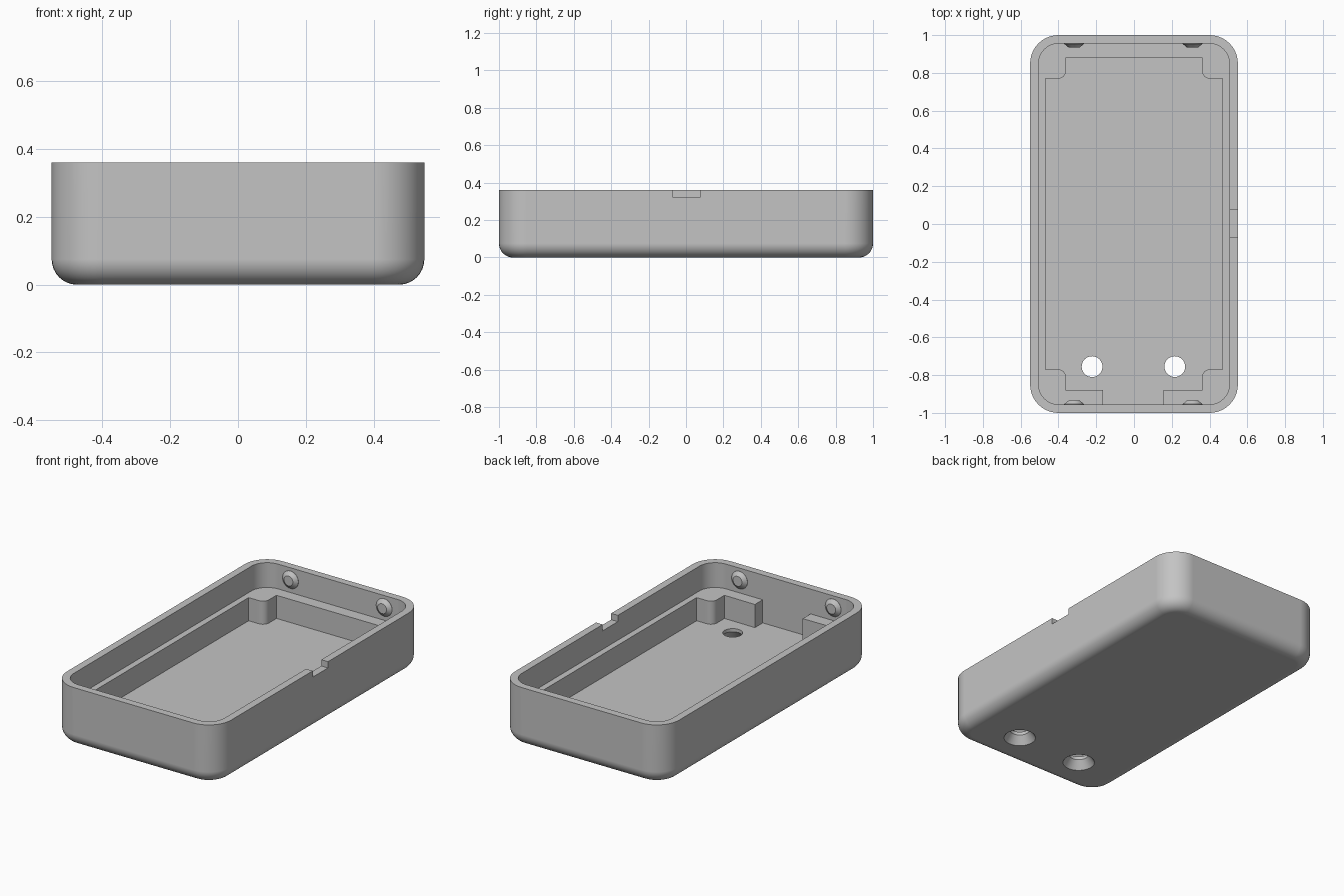
import bpy, bmesh
from math import sin, cos, pi, radians

cube = bpy.data.objects.get("Cube")
if cube:
    bpy.data.objects.remove(cube, do_unlink=True)

grey = bpy.data.materials.new("light_grey_plastic")
grey.use_nodes = True
colour = (0.55, 0.55, 0.55, 1)
grey.diffuse_color = colour
grey.node_tree.nodes["Principled BSDF"].inputs["Base Color"].default_value = colour

HX, HY, HEIGHT = 0.55, 1.0, 0.36      # outer half sizes and height
CORNER, FILLET, WALL = 0.15, 0.075, 0.045
FLOOR, LEDGE = 0.07, 0.21             # heights of the floor and the ledge


def rounded_rect(hx, hy, r, n=10):
    """Outline, counter-clockwise from the front right corner."""
    pts = []
    for i, (sx, sy) in enumerate([(1, -1), (1, 1), (-1, 1), (-1, -1)]):
        for k in range(n + 1):
            a = (i - 1 + k / n) * pi / 2
            pts.append((sx * (hx - r) + r * cos(a), sy * (hy - r) + r * sin(a)))
    return pts


def circle(x, y, r, n=32):
    return [(x + r * cos(2 * pi * k / n), y + r * sin(2 * pi * k / n)) for k in range(n)]


def at(outline, z):
    return [(x, y, z) for x, y in outline]


def loft(name, rings):
    """Closed solid through a stack of equal rings."""
    bm = bmesh.new()
    loops = [[bm.verts.new(p) for p in ring] for ring in rings]
    n = len(loops[0])
    for a, b in zip(loops, loops[1:]):
        for i in range(n):
            j = (i + 1) % n
            bm.faces.new((a[i], a[j], b[j], b[i]))
    bm.faces.new(loops[0][::-1])
    bm.faces.new(loops[-1])
    bmesh.ops.recalc_face_normals(bm, faces=bm.faces)
    mesh = bpy.data.meshes.new(name)
    bm.to_mesh(mesh)
    bm.free()
    mesh.materials.append(grey)
    obj = bpy.data.objects.new(name, mesh)
    bpy.context.collection.objects.link(obj)
    return obj


def cut(obj, cutters):
    for c in cutters:
        mod = obj.modifiers.new("cut", 'BOOLEAN')
        mod.operation, mod.solver, mod.object = 'DIFFERENCE', 'EXACT', c
    evaluated = obj.evaluated_get(bpy.context.evaluated_depsgraph_get())
    mesh = bpy.data.meshes.new_from_object(evaluated)
    obj.modifiers.clear()
    obj.data = mesh
    for c in cutters:
        bpy.data.objects.remove(c, do_unlink=True)


def smooth(obj):
    bpy.ops.object.select_all(action='DESELECT')
    obj.select_set(True)
    bpy.context.view_layer.objects.active = obj
    bpy.ops.object.shade_smooth_by_angle(angle=radians(30))
    mod = obj.modifiers.new("flat_face_normals", 'WEIGHTED_NORMAL')
    mod.keep_sharp = True


# Case shell: rounded block with a filleted bottom edge
rings = []
for k in range(9):
    a = k / 8 * pi / 2
    inset = FILLET * (1 - sin(a))
    rings.append(at(rounded_rect(HX - inset, HY - inset, CORNER - inset),
                    FILLET * (1 - cos(a))))
rings.append(at(rounded_rect(HX, HY, CORNER), HEIGHT))
shell = loft("case_shell", rings)

# Cavity, side notch and two countersunk screw holes
inner = rounded_rect(HX - WALL, HY - WALL, CORNER - WALL)
cavity = loft("cavity_cutter", [at(inner, FLOOR), at(inner, 0.5)])
slot = [(0.45, -0.07), (0.6, -0.07), (0.6, 0.075), (0.45, 0.075)]
notch = loft("notch_cutter", [at(slot, 0.322), at(slot, 0.45)])
holes = [loft("hole_cutter", [at(circle(x, -0.755, r), z)
                              for r, z in [(0.104, -0.02), (0.055, 0.05), (0.055, 0.12)]])
         for x in (-0.222, 0.216)]
cut(shell, [cavity, notch] + holes)
smooth(shell)


# Inner ledge with corner posts, open in the middle of the front
def post(sx, sy):
    arc = [(sx * (0.4 - 0.04 * cos(t)), sy * (0.81 - 0.04 * sin(t)))
           for t in (k / 6 * pi / 2 for k in range(7))]
    pts = [(sx * 0.36, sy * 0.882)] + arc + [(sx * 0.468, sy * 0.77)]
    return pts if sx * sy < 0 else pts[::-1]


outline = [(0.155, -0.97), (0.155, -0.88)]
for sx, sy in [(1, -1), (1, 1), (-1, 1), (-1, -1)]:
    outline += post(sx, sy)
outline += [(-0.165, -0.88), (-0.165, -0.97)]
outline += rounded_rect(HX - 0.03, HY - 0.03, CORNER - 0.03)[::-1]
ledge = loft("inner_ledge", [at(outline, FLOOR - 0.01), at(outline, LEDGE)])
smooth(ledge)

# Tapered snap pegs on the inside of the front and back walls
for side, end in (("front", -1), ("back", 1)):
    for hand, x in (("right", -0.317), ("left", 0.31)):
        peg = loft(f"{side}_{hand}_snap_peg",
                   [[(px, end * y, pz) for px, pz in circle(x, 0.288, r)]
                    for r, y in [(0.053, 0.965), (0.053, 0.954), (0.03, 0.935)]])
        smooth(peg)
